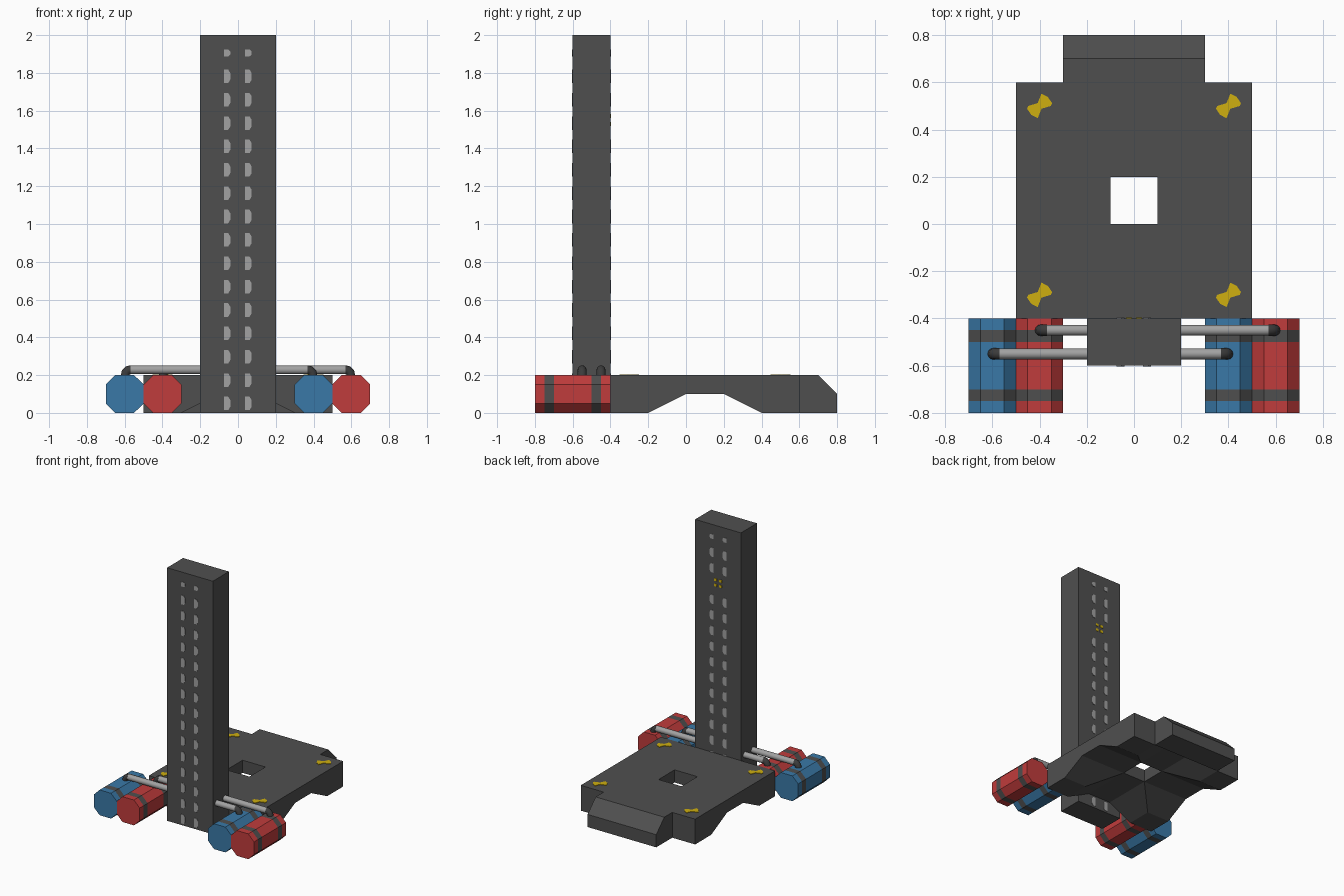
import bpy, bmesh, math
from mathutils import Vector

if "Cube" in bpy.data.objects:
    bpy.data.objects.remove(bpy.data.objects["Cube"])


def material(name, rgb):
    m = bpy.data.materials.new(name)
    m.diffuse_color = (*rgb, 1)
    m.use_nodes = True
    m.node_tree.nodes["Principled BSDF"].inputs["Base Color"].default_value = m.diffuse_color
    return m


DARK = material("dark grey", (0.078, 0.078, 0.078))
BLACK = material("charcoal", (0.045, 0.045, 0.045))
LIGHT = material("light grey", (0.36, 0.36, 0.36))
RED = material("red", (0.53, 0.045, 0.045))
BLUE = material("blue", (0.042, 0.19, 0.39))
YELLOW = material("yellow", (0.62, 0.43, 0.005))


def finish(name, bm, *mats):
    bmesh.ops.recalc_face_normals(bm, faces=bm.faces)
    mesh = bpy.data.meshes.new(name)
    bm.to_mesh(mesh)
    bm.free()
    for m in mats:
        mesh.materials.append(m)
    ob = bpy.data.objects.new(name, mesh)
    bpy.context.collection.objects.link(ob)
    return ob


def loft(bm, rings):
    """Closed solid through a list of equal point rings."""
    vs = [[bm.verts.new(p) for p in r] for r in rings]
    n = len(vs[0])
    for k, (a, b) in enumerate(zip(vs, vs[1:])):
        for i in range(n):
            f = bm.faces.new((a[i], a[(i + 1) % n], b[(i + 1) % n], b[i]))
            f.material_index = k % 2        # alternates along the length
    bm.faces.new(vs[0])
    bm.faces.new(vs[-1])


def smooth(ob):
    bpy.ops.object.select_all(action='DESELECT')
    ob.select_set(True)
    bpy.context.view_layer.objects.active = ob
    bpy.ops.object.shade_smooth_by_angle(angle=math.radians(50))


# Launch platform: slab with a square hole and crossing sloped troughs below
def under(x, y):
    return max(0, min(0.1, max((0.3 - abs(x)) / 2, (0.3 - abs(y - 0.1)) / 2)))


bm = bmesh.new()
xs = [-0.5, -0.3, -0.1, 0.1, 0.3, 0.5]
ys = [x + 0.1 for x in xs]
low = [[bm.verts.new((x, y, under(x, y))) for y in ys] for x in xs]
top = [[bm.verts.new((x, y, 0.2)) for y in ys] for x in xs]
cells = {(i, j) for i in range(5) for j in range(5)} - {(2, 2)}
for i, j in cells:
    c = [(i, j), (i + 1, j), (i + 1, j + 1), (i, j + 1)]
    bm.faces.new([top[a][b] for a, b in c])
    lv = [low[a][b] for a, b in c]
    if i in (1, 3) and j in (1, 3):         # crease along the diagonal to the hole
        if i != j:
            lv = lv[1:] + lv[:1]
        bm.faces.new((lv[0], lv[1], lv[2]))
        bm.faces.new((lv[0], lv[2], lv[3]))
    else:
        bm.faces.new(lv)
    for k, d in enumerate([(0, -1), (1, 0), (0, 1), (-1, 0)]):
        if (i + d[0], j + d[1]) not in cells:
            (a, b), (e, f) = c[k], c[(k + 1) % 4]
            bm.faces.new((low[a][b], low[e][f], top[e][f], top[a][b]))
finish("platform", bm, DARK)

# Chamfered rear extension
bm = bmesh.new()
prof = [(0.6, 0), (0.8, 0), (0.8, 0.1), (0.7, 0.2), (0.6, 0.2)]
loft(bm, [[(x, y, z) for y, z in prof] for x in (-0.3, 0.3)])
finish("rear_extension", bm, DARK)

# Tower
bm = bmesh.new()
sq = [(-0.2, -0.6), (0.2, -0.6), (0.2, -0.4), (-0.2, -0.4)]
loft(bm, [[(x, y, z) for x, y in sq] for z in (0, 2)])
finish("tower", bm, DARK)

# Light rungs: two columns of small plates on the front and back of the tower
for name, y, s in (("front_rungs", -0.6, -1), ("back_rungs", -0.4, 1)):
    bm = bmesh.new()
    for k in range(16):
        if s > 0 and k == 12:
            continue
        z0 = 0.05 + k * 0.1237
        h = 0.018 if k == 15 else 0.036
        for x0 in (-0.058, 0.055):
            shape = [(-0.017, -h), (0.006, -h), (0.017, -h / 2),
                     (0.017, h / 2), (0.006, h), (-0.017, h)]
            loft(bm, [[(x0 + x, y + d * s, z0 + z) for x, z in shape]
                      for d in (-0.002, 0.003)])
    finish(name, bm, LIGHT)

# Small yellow marker on the back of the tower
bm = bmesh.new()
for k in range(4):
    a = math.radians(45 + 90 * k)
    cx, cz = 0.03 * math.cos(a), 1.55 + 0.03 * math.sin(a)
    loft(bm, [[(cx + x, y, cz + z) for x, z in
               ((-0.012, -0.01), (0.012, -0.01), (0.012, 0.01), (-0.012, 0.01))]
              for y in (-0.402, -0.397)])
finish("tower_marker", bm, YELLOW)

# Yellow bow-tie clamps at the platform corners
bow = [(0.008, 0.052), (0.035, 0.038), (0.053, 0.012), (0.048, 0.0), (0.008, -0.012)]
bow += [(-x, -y) for x, y in bow]
bow = [bow[4], bow[3], bow[2], bow[1], bow[0], (-0.008, 0.012),
       bow[8], bow[7], bow[6], bow[5]]
for n, (cx, cy) in enumerate([(-0.4, -0.3), (0.4, -0.3), (-0.4, 0.5), (0.4, 0.5)]):
    bm = bmesh.new()
    loft(bm, [[(cx + x, cy + y, z) for x, y in bow] for z in (0.197, 0.204)])
    finish(f"pad_marker_{n + 1}", bm, YELLOW)

# Octagonal fuel tanks with dark straps
octagon = [(-0.05, 0), (0.05, 0), (0.1, 0.05), (0.1, 0.15),
           (0.05, 0.2), (-0.05, 0.2), (-0.1, 0.15), (-0.1, 0.05)]
for cx, mat in ((-0.6, BLUE), (-0.4, RED), (0.4, BLUE), (0.6, RED)):
    side = "left" if cx < 0 else "right"
    colour = mat.name
    bm = bmesh.new()
    loft(bm, [[(cx + x, y, z) for x, z in octagon]
              for y in (-0.8, -0.75, -0.7, -0.5, -0.45, -0.4)])
    finish(f"{side}_{colour}_tank", bm, mat, DARK)

    # Feed pipe from the tower to the tank, ending in a dark elbow
    s = 1 if cx > 0 else -1
    py = -0.45 if mat is RED else -0.55

    def ring(x, z, tilt, r=0.023):
        # tilt 0 faces along x, 90 faces down
        t = math.radians(tilt)
        out = Vector((s * math.sin(t), 0, math.cos(t)))
        c = Vector((x, py, z))
        return [c + out * r * math.cos(a) + Vector((0, r * math.sin(a), 0))
                for a in (math.tau * k / 12 for k in range(12))]

    end = cx - s * 0.03
    bm = bmesh.new()
    loft(bm, [ring(s * 0.19, 0.228, 0), ring(end, 0.228, 0)])
    smooth(finish(f"{side}_{colour}_pipe", bm, LIGHT))
    bm = bmesh.new()
    loft(bm, [ring(end - s * 0.001, 0.228, 0, 0.024), ring(cx - s * 0.016, 0.224, 25, 0.024),
              ring(cx - s * 0.006, 0.212, 60, 0.024), ring(cx - s * 0.002, 0.19, 90, 0.024)])
    for f in bm.faces:
        f.material_index = 0
    smooth(finish(f"{side}_{colour}_elbow", bm, BLACK))
